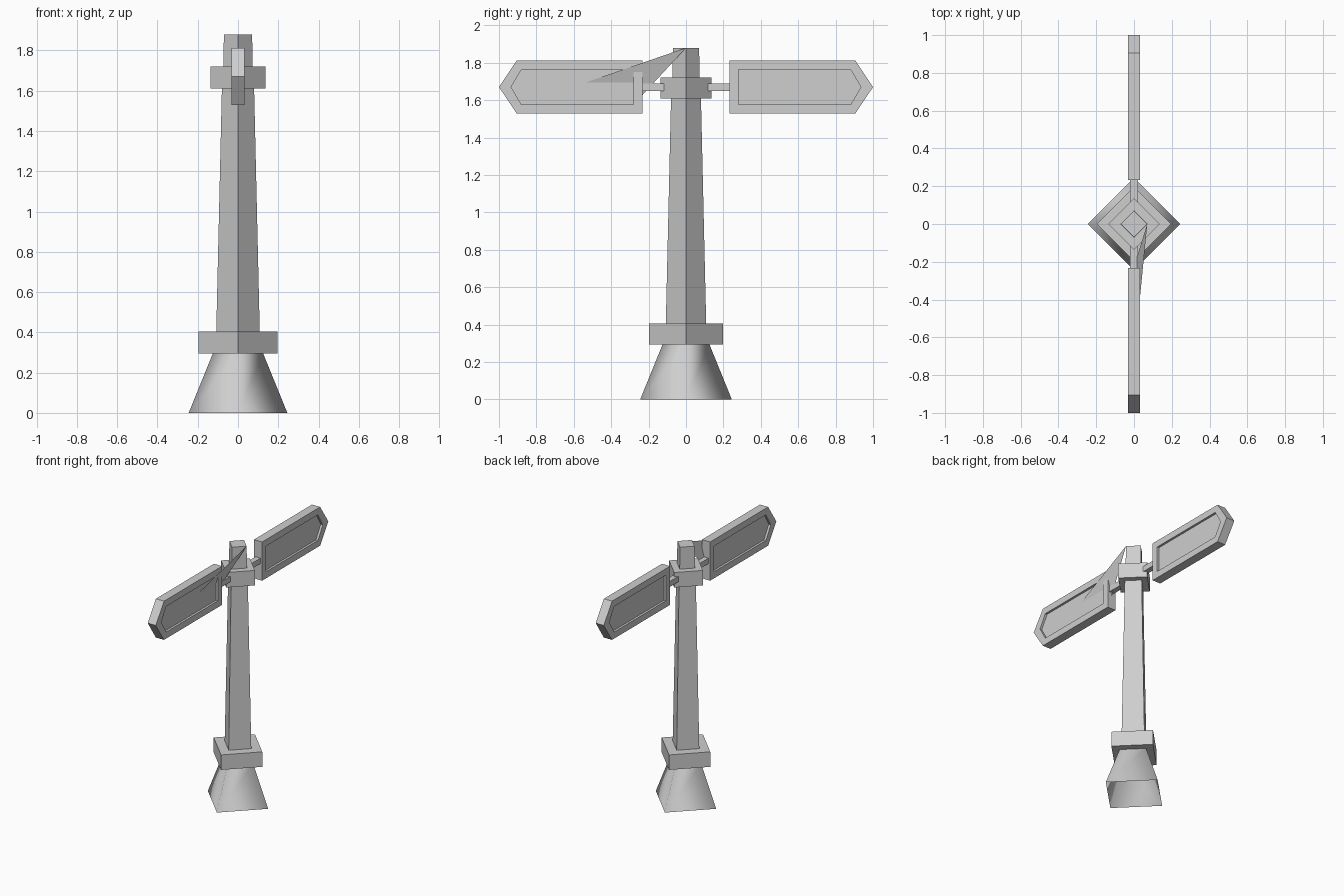
import bpy, bmesh, math

old = bpy.data.objects.get("Cube")
if old:
    bpy.data.objects.remove(old, do_unlink=True)

grey = bpy.data.materials.new("plain_grey")
grey.use_nodes = True
colour = (0.62, 0.62, 0.62, 1)
grey.diffuse_color = colour
grey.node_tree.nodes["Principled BSDF"].inputs["Base Color"].default_value = colour


def finish(bm, name, smooth=False, fix=True):
    if fix:
        bmesh.ops.recalc_face_normals(bm, faces=bm.faces[:])
    for f in bm.faces:
        f.smooth = smooth
    mesh = bpy.data.meshes.new(name)
    bm.to_mesh(mesh)
    bm.free()
    mesh.materials.append(grey)
    ob = bpy.data.objects.new(name, mesh)
    bpy.context.collection.objects.link(ob)
    return ob


def diamond(name, z0, z1, r0, r1, caps=True, smooth=False):
    """Four-sided tapering block with its corners on the axes."""
    bm = bmesh.new()
    rings = [[bm.verts.new((r * math.cos(i * math.pi / 2), r * math.sin(i * math.pi / 2), z))
              for i in range(4)] for z, r in ((z0, r0), (z1, r1))]
    low, high = rings
    for i in range(4):
        j = (i + 1) % 4
        bm.faces.new((low[i], low[j], high[j], high[i]))
    if caps:
        bm.faces.new(low[::-1])
        bm.faces.new(high)
    return finish(bm, name, smooth, caps)


# Post, from the hollow foot up to the cap
diamond("foot", 0, 0.295, 0.245, 0.125, caps=False, smooth=True)
diamond("lower_collar", 0.295, 0.405, 0.197, 0.197)
diamond("post", 0.405, 1.61, 0.108, 0.08)
diamond("upper_collar", 1.61, 1.72, 0.137, 0.137)
diamond("post_top", 1.72, 1.88, 0.073, 0.07)

MID = 1.67
HALF, FLOOR = 0.033, 0.017


def outline(near, shoulder, tip, h):
    return [(near, -h), (shoulder, -h), (tip, 0), (shoulder, h), (near, h)]


OUTER = outline(0.232, 0.905, 1.0, 0.142)
INNER = outline(0.28, 0.88, 0.935, 0.094)


def sign(name, side):
    """Pointed board with a raised rim and a recessed panel on both faces."""
    bm = bmesh.new()

    def ring(points, x):
        return [bm.verts.new((x, side * y, MID + z)) for y, z in points]

    loops = [ring(INNER, -FLOOR), ring(INNER, -HALF), ring(OUTER, -HALF),
             ring(OUTER, HALF), ring(INNER, HALF), ring(INNER, FLOOR)]
    for a, b in zip(loops, loops[1:]):
        for i in range(5):
            j = (i + 1) % 5
            bm.faces.new((a[i], a[j], b[j], b[i]))
    bm.faces.new(loops[0])
    bm.faces.new(loops[-1])
    finish(bm, name)


def arm(name, side):
    bm = bmesh.new()
    bmesh.ops.create_cube(bm, size=1)
    for v in bm.verts:
        v.co.x *= 0.04
        v.co.y = side * (0.165 + v.co.y * 0.14)
        v.co.z = MID + v.co.z * 0.04
    finish(bm, name)


for label, side in (("front", -1), ("back", 1)):
    sign(label + "_sign", side)
    arm(label + "_arm", side)

# Thin brace running from the post top down through the front board
bm = bmesh.new()
bm.faces.new([bm.verts.new(p) for p in (
    (0.07, 0, 1.88), (-FLOOR, -0.28, 1.576), (-FLOOR, -0.88, 1.576))])
finish(bm, "front_brace", fix=False)
